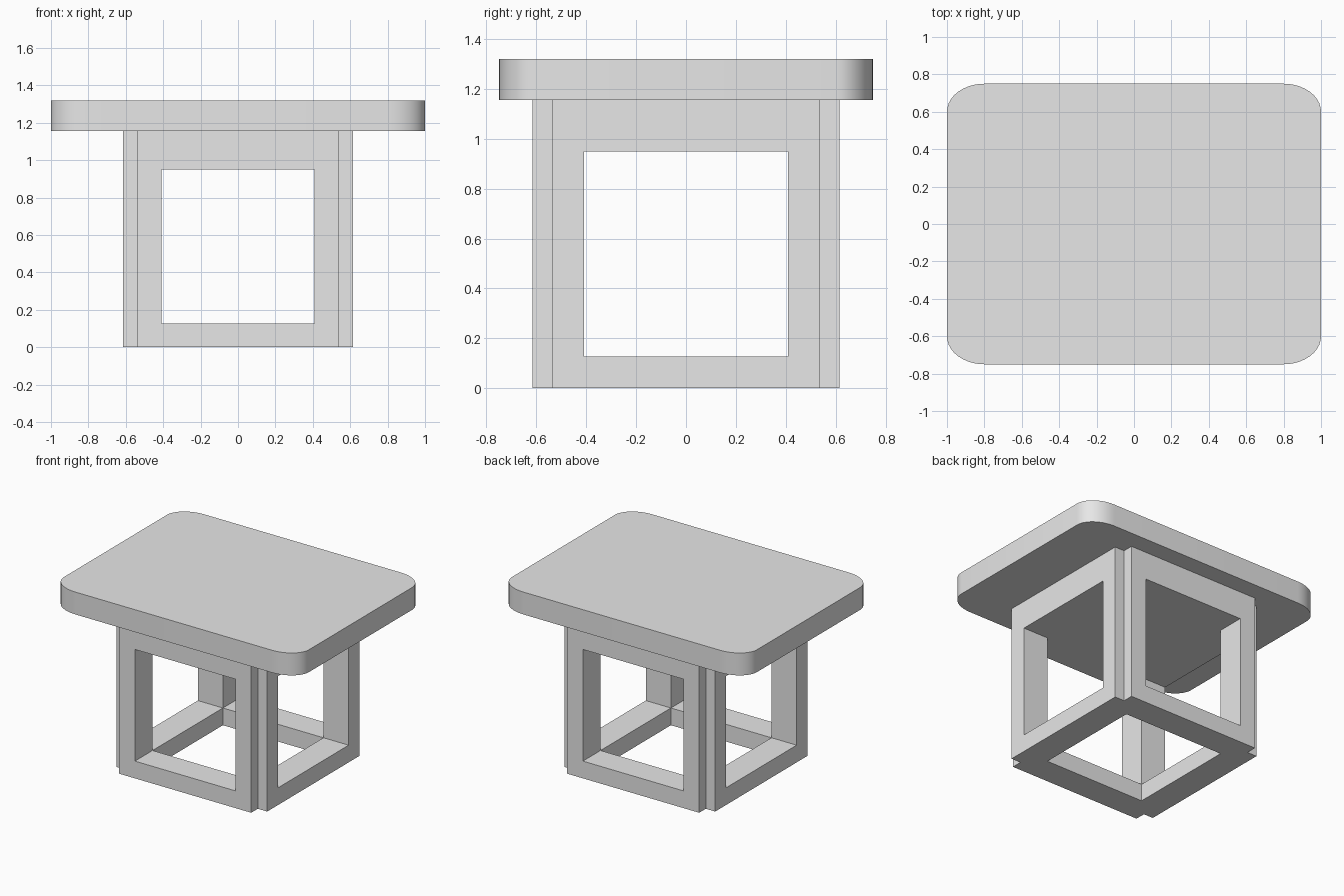
import bpy
import bmesh
from math import cos, sin, pi, radians

cube = bpy.data.objects.get("Cube")
if cube:
    bpy.data.objects.remove(cube, do_unlink=True)

grey = bpy.data.materials.new("plain_grey")
grey.use_nodes = True
colour = (0.8, 0.8, 0.8, 1.0)
grey.diffuse_color = colour
grey.node_tree.nodes["Principled BSDF"].inputs["Base Color"].default_value = colour


def prism(name, outline, z0, z1):
    """Extrude a counter-clockwise outline from z0 up to z1."""
    bm = bmesh.new()
    base = bm.faces.new([bm.verts.new((x, y, z0)) for x, y in outline])
    result = bmesh.ops.extrude_face_region(bm, geom=[base], use_keep_orig=True)
    for v in result["geom"]:
        if isinstance(v, bmesh.types.BMVert):
            v.co.z = z1
    bmesh.ops.recalc_face_normals(bm, faces=bm.faces)
    mesh = bpy.data.meshes.new(name)
    bm.to_mesh(mesh)
    bm.free()
    obj = bpy.data.objects.new(name, mesh)
    mesh.materials.append(grey)
    bpy.context.collection.objects.link(obj)
    return obj


def rectangle(x, y):
    return [(-x, -y), (x, -y), (x, y), (-x, y)]


def activate(obj):
    bpy.ops.object.select_all(action="DESELECT")
    obj.select_set(True)
    bpy.context.view_layer.objects.active = obj


# Tabletop: rounded corners, slightly longer along the long side
HALF_X, HALF_Y, STEPS = 1.0, 0.75, 10
RX, RY = 0.2, 0.15
outline = []
corners = [(1, 1), (-1, 1), (-1, -1), (1, -1)]
for i, (sx, sy) in enumerate(corners):
    for k in range(STEPS + 1):
        a = pi / 2 * (i + k / STEPS)
        outline.append((sx * (HALF_X - RX) + RX * cos(a),
                        sy * (HALF_Y - RY) + RY * sin(a)))
top = prism("tabletop", outline, 1.155, 1.32)
activate(top)
bpy.ops.object.shade_smooth_by_angle(angle=radians(30))

# Base: a block with a notch down each corner
OUT, NOTCH, HOLE = 0.615, 0.538, 0.41
RAIL, APRON = 0.127, 0.95
plan = []
for i, (sx, sy) in enumerate(corners):
    steps = [(OUT, NOTCH), (NOTCH, NOTCH), (NOTCH, OUT)]
    if i % 2:
        steps.reverse()
    plan += [(sx * x, sy * y) for x, y in steps]
base = prism("base_frame", plan, 0, 1.155)

# Openings through the front, the sides and the underside
cutters = [
    prism("front_opening", rectangle(HOLE, 1), RAIL, APRON),
    prism("side_opening", rectangle(1, HOLE), RAIL, APRON),
    prism("floor_opening", rectangle(HOLE, HOLE), -0.1, APRON),
]
activate(base)
for cutter in cutters:
    cutter.hide_render = True
    mod = base.modifiers.new(cutter.name, "BOOLEAN")
    mod.operation = "DIFFERENCE"
    mod.solver = "EXACT"
    mod.object = cutter
    bpy.ops.object.modifier_apply(modifier=mod.name)
    bpy.data.objects.remove(cutter, do_unlink=True)
